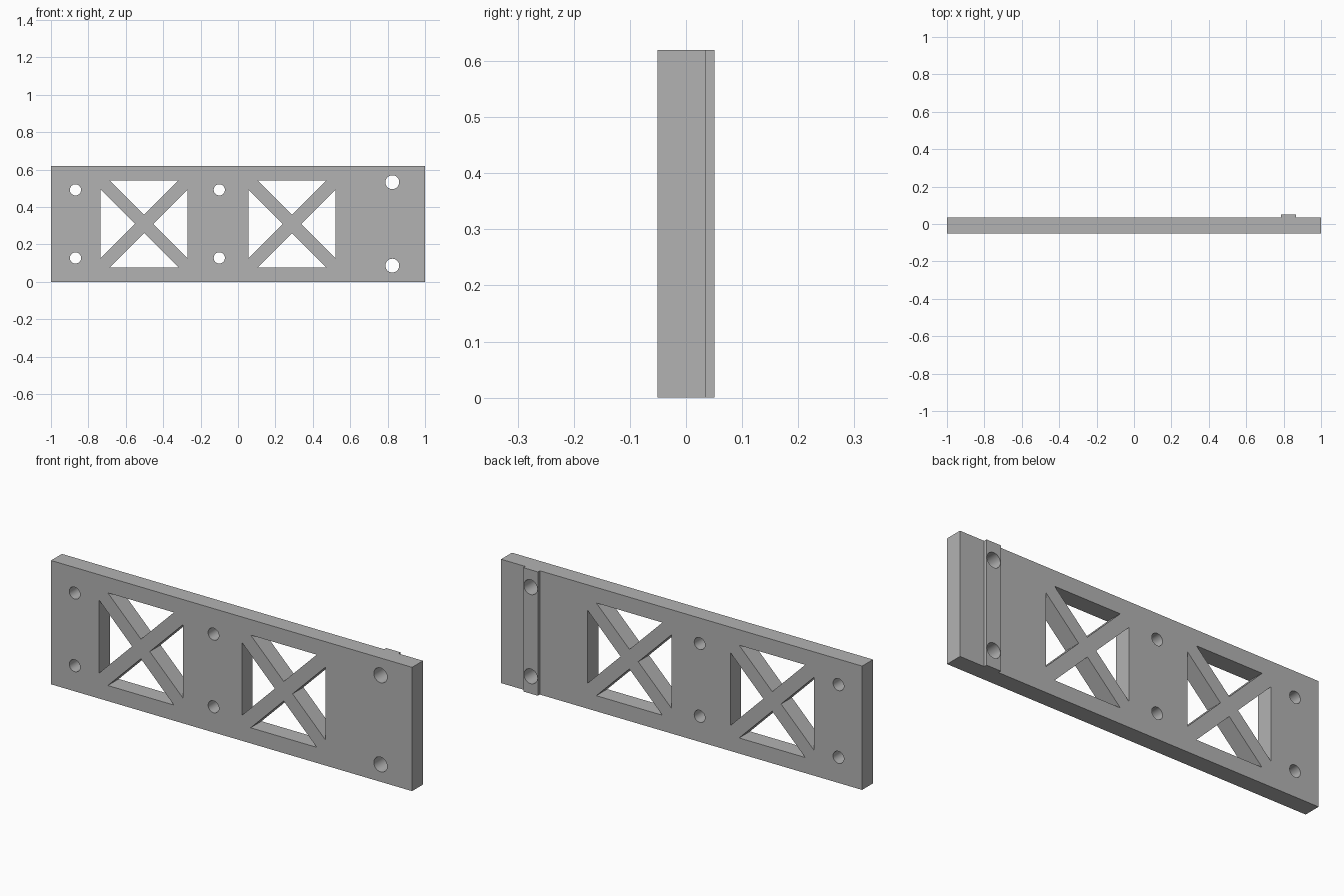
import bpy
import bmesh
from math import cos, sin, pi, radians
from mathutils import Matrix

if "Cube" in bpy.data.objects:
    bpy.data.objects.remove(bpy.data.objects["Cube"])

HEIGHT = 0.62
FRONT, BACK, RIDGE = -0.051, 0.035, 0.051
MID = HEIGHT / 2

grey = bpy.data.materials.new("plain grey")
grey.use_nodes = True
grey.diffuse_color = (0.45, 0.45, 0.45, 1)
grey.node_tree.nodes["Principled BSDF"].inputs["Base Color"].default_value = grey.diffuse_color


def prism(bm, points, depth):
    """Extrude a closed outline of 3D points along the given vector."""
    face = bm.faces.new([bm.verts.new(p) for p in points])
    extruded = bmesh.ops.extrude_face_region(bm, geom=[face])["geom"]
    bmesh.ops.translate(bm, vec=depth, verts=[v for v in extruded if isinstance(v, bmesh.types.BMVert)])


def make_object(name, bm):
    bmesh.ops.recalc_face_normals(bm, faces=bm.faces)
    mesh = bpy.data.meshes.new(name)
    bm.to_mesh(mesh)
    bm.free()
    mesh.materials.append(grey)
    obj = bpy.data.objects.new(name, mesh)
    bpy.context.collection.objects.link(obj)
    return obj


# Plate with a raised rib on its back, as one extruded profile
profile = [(-1, FRONT), (1, FRONT), (1, BACK), (0.865, BACK),
           (0.865, RIDGE), (0.785, RIDGE), (0.785, BACK), (-1, BACK)]
bm = bmesh.new()
prism(bm, [(x, y, 0) for x, y in profile], (0, 0, HEIGHT))
plate = make_object("mounting_plate", bm)

# Cutters: four triangles round each cross brace, then the screw holes
bm = bmesh.new()
near, far, half = 0.049, 0.232, 0.183
for centre in (-0.502, 0.289):
    for turn in range(4):
        c, s = Matrix.Rotation(turn * pi / 2, 2)[0][0], Matrix.Rotation(turn * pi / 2, 2)[1][0]
        triangle = [(0, near), (half, far), (-half, far)]
        prism(bm, [(centre + c * u - s * v, -0.2, MID + s * u + c * v) for u, v in triangle], (0, 0.4, 0))

SIDES = 32
for x, offset, radius in ((-0.869, 0.182, 0.03), (-0.1, 0.182, 0.03), (0.825, 0.223, 0.037)):
    for side in (-1, 1):
        angles = [2 * pi * i / SIDES for i in range(SIDES)]
        prism(bm, [(x + radius * cos(a), -0.2, MID + side * offset + radius * sin(a)) for a in angles], (0, 0.4, 0))
cutter = make_object("opening_cutter", bm)
cutter.hide_render = True

# Cut the openings and keep only the finished plate
cut = plate.modifiers.new("openings", "BOOLEAN")
cut.operation = "DIFFERENCE"
cut.solver = "EXACT"
cut.object = cutter
bpy.ops.object.select_all(action="DESELECT")
bpy.context.view_layer.objects.active = plate
plate.select_set(True)
bpy.ops.object.modifier_apply(modifier=cut.name)
bpy.data.objects.remove(cutter)
bpy.ops.object.shade_smooth_by_angle(angle=radians(30))
